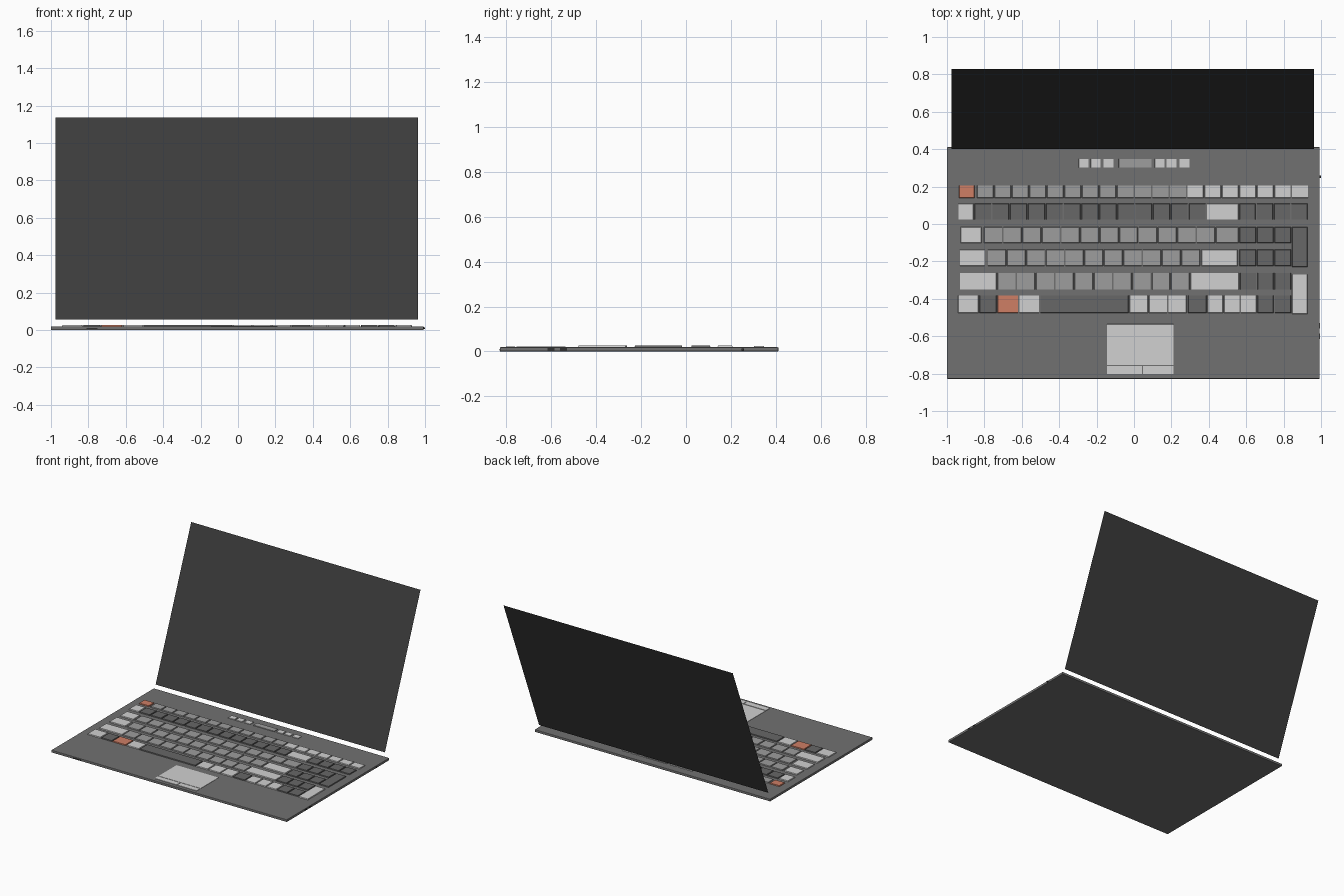
import bpy, bmesh, math

if "Cube" in bpy.data.objects:
    bpy.data.objects.remove(bpy.data.objects["Cube"])

def mat(name, r, g=None, b=None):
    m = bpy.data.materials.new(name)
    m.diffuse_color = (r, r if g is None else g, r if b is None else b, 1)
    m.use_nodes = True
    m.node_tree.nodes["Principled BSDF"].inputs["Base Color"].default_value = m.diffuse_color
    return m

BODY = mat("body grey", 0.165)
SCREEN = mat("screen charcoal", 0.045)
LIGHT = mat("light key", 0.64)
MID = mat("mid grey key", 0.34)
DARK = mat("dark grey key", 0.135)
ACCENT = mat("orange key", 0.62, 0.21, 0.13)
PORT = mat("port black", 0.03)

TOP = 0.019  # height of the deck

def finish(name, bm, m):
    me = bpy.data.meshes.new(name)
    bm.to_mesh(me)
    bm.free()
    me.materials.append(m)
    ob = bpy.data.objects.new(name, me)
    bpy.context.collection.objects.link(ob)
    return ob

def block(name, x0, x1, y0, y1, z0, z1, m, taper=0.0):
    """Box whose top face is drawn in by taper."""
    bm = bmesh.new()
    bmesh.ops.create_cube(bm, size=1)
    for v in bm.verts:
        t = taper if v.co.z > 0 else 0
        v.co = (x1 - t if v.co.x > 0 else x0 + t,
                y1 - t if v.co.y > 0 else y0 + t,
                z1 if v.co.z > 0 else z0)
    return finish(name, bm, m)

# flat base with slightly rounded corners
base = block("base", -1.0, 0.993, -0.828, 0.411, 0, TOP, BODY)
bev = base.modifiers.new("corners", "BEVEL")
bev.width = 0.004
bev.segments = 2
bev.limit_method = 'ANGLE'

# leaning screen panel, a single sheet
bm = bmesh.new()
bm.faces.new([bm.verts.new(c) for c in (
    (-0.977, 0.40, 0.057), (0.963, 0.40, 0.057),
    (0.963, 0.83, 1.136), (-0.977, 0.83, 1.136))])
finish("screen", bm, SCREEN)

def keys(name, x0, x1, n, y0, y1, m, h=0.007):
    """n equal keys between x0 and x1."""
    w = (x1 - x0) / n
    for i in range(n):
        block(f"{name}_{i + 1}", x0 + i * w + 0.002, x0 + (i + 1) * w - 0.002,
              y0, y1, TOP - 0.004, TOP + h, m, 0.003)

# rows: (y0, y1, [(x0, x1, key count, colour)])
rows = {
    "function_key": (0.139, 0.208, [
        (-0.938, -0.850, 1, ACCENT), (-0.842, 0.282, 12, MID), (0.282, 0.934, 7, LIGHT)]),
    "number_key": (0.022, 0.110, [
        (-0.942, -0.856, 1, LIGHT), (-0.856, 0.386, 13, DARK),
        (0.386, 0.561, 1, LIGHT), (0.561, 0.930, 4, DARK)]),
    "upper_key": (-0.103, -0.016, [
        (-0.930, -0.812, 1, LIGHT), (-0.805, 0.436, 12, MID),
        (0.436, 0.561, 1, MID), (0.561, 0.842, 3, DARK)]),
    "home_key": (-0.226, -0.135, [
        (-0.934, -0.795, 1, LIGHT), (-0.785, 0.355, 11, MID),
        (0.358, 0.557, 1, LIGHT), (0.561, 0.842, 3, DARK)]),
    "lower_key": (-0.352, -0.260, [
        (-0.934, -0.733, 1, LIGHT), (-0.733, 0.299, 10, MID),
        (0.299, 0.564, 1, LIGHT), (0.564, 0.842, 3, DARK)]),
    "bottom_key": (-0.476, -0.380, [
        (-0.944, -0.829, 1, LIGHT), (-0.829, -0.733, 1, DARK), (-0.733, -0.616, 1, ACCENT),
        (-0.616, -0.504, 1, LIGHT), (-0.504, -0.027, 1, DARK), (-0.027, 0.284, 3, LIGHT),
        (0.286, 0.390, 1, DARK), (0.390, 0.657, 3, LIGHT), (0.657, 0.842, 2, DARK)]),
}
for name, (y0, y1, groups) in rows.items():
    for g, (x0, x1, n, m) in enumerate(groups):
        keys(f"{name}_{g + 1}", x0, x1, n, y0, y1, m)

# tall keys of the number pad
keys("plus_pad_key", 0.842, 0.930, 1, -0.230, -0.016, DARK)
keys("enter_pad_key", 0.842, 0.930, 1, -0.481, -0.268, LIGHT)

# control buttons above the keyboard, three on each side of a bar
for i, x in enumerate((-0.269, -0.205, -0.136, 0.137, 0.201, 0.270)):
    block(f"control_button_{i + 1}", x - 0.027, x + 0.027, 0.302, 0.348,
          TOP - 0.004, TOP + 0.005, LIGHT, 0.001)
block("control_bar", -0.082, 0.095, 0.302, 0.348, TOP - 0.004, TOP + 0.005, MID, 0.001)

# touchpad and its two buttons
block("touchpad", -0.146, 0.212, -0.754, -0.535, TOP - 0.004, TOP + 0.002, LIGHT, 0.001)
block("pad_button_left", -0.146, 0.043, -0.802, -0.759, TOP - 0.004, TOP + 0.003, LIGHT, 0.001)
block("pad_button_right", 0.047, 0.212, -0.802, -0.759, TOP - 0.004, TOP + 0.003, LIGHT, 0.001)

# ports on the front and right edges
block("front_slot", -0.81, -0.75, -0.830, -0.82, 0.005, 0.011, PORT)
block("side_port_1", 0.98, 0.995, -0.615, -0.585, 0.005, 0.015, PORT)
block("side_port_2", 0.98, 0.995, -0.56, -0.53, 0.005, 0.015, PORT)
block("side_plug", 0.98, 1.0, 0.247, 0.258, 0.005, 0.013, PORT)
